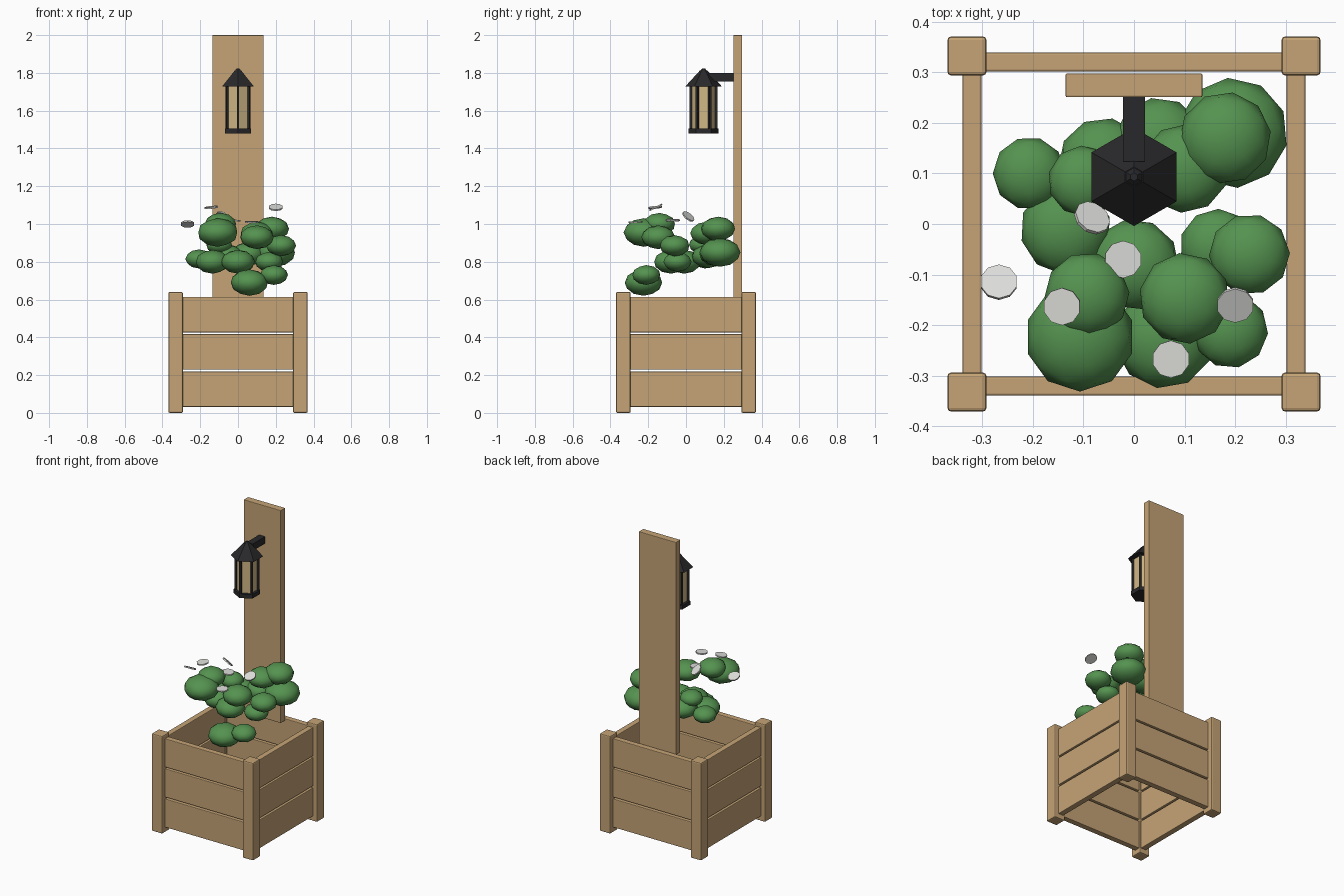
import bpy
from math import cos, sin, pi

if "Cube" in bpy.data.objects:
    bpy.data.objects.remove(bpy.data.objects["Cube"])


def material(name, r, g, b):
    m = bpy.data.materials.new(name)
    m.use_nodes = True
    m.diffuse_color = (r, g, b, 1)
    bsdf = next(n for n in m.node_tree.nodes if n.type == "BSDF_PRINCIPLED")
    bsdf.inputs["Base Color"].default_value = (r, g, b, 1)
    return m


wood = material("light wood", .56, .37, .18)
leaf = material("leaf green", .09, .29, .08)
petal = material("off white", .72, .72, .70)
iron = material("black iron", .022, .022, .024)
glass = material("warm glass", .64, .48, .24)


def finish(name, mat):
    ob = bpy.context.object
    ob.name = name
    ob.data.materials.append(mat)
    return ob


def box(name, center, size, mat, bevel=0):
    bpy.ops.mesh.primitive_cube_add(size=1, location=center)
    ob = finish(name, mat)
    ob.scale = size
    bpy.ops.object.transform_apply(location=False, rotation=False, scale=True)
    if bevel:
        mod = ob.modifiers.new("soft edges", "BEVEL")
        mod.width = bevel
        mod.segments = 2
    return ob


def hexagon(name, r1, r2, z1, z2, mat):
    bpy.ops.mesh.primitive_cone_add(vertices=6, radius1=r1, radius2=r2, depth=z2 - z1,
                                    location=(0, LAMP_Y, (z1 + z2) / 2))
    return finish(name, mat)


# Planter: corner posts and three slats on each side, open top and bottom
for sx in (-1, 1):
    for sy in (-1, 1):
        box("corner_post", (sx * .33, sy * .332, .32), (.077, .077, .64), wood, .007)
for z in (.125, .323, .52):
    for s in (-1, 1):
        box("slat", (0, s * .32, z), (.6, .038, .187), wood, .004)
        box("slat", (s * .32, 0, z), (.038, .6, .187), wood, .004)

# Tall back board
box("back_board", (0, .274, 1.302), (.27, .047, 1.396), wood, .003)

# Lantern hung from a short arm
LAMP_Y = .093
box("lantern_arm", (0, .188, 1.777), (.044, .13, .045), iron)
hexagon("lantern_base", .079, .079, 1.48, 1.506, iron)
hexagon("lantern_glass", .06, .06, 1.5, 1.735, glass)
hexagon("lantern_roof", .097, .02, 1.728, 1.812, iron)
hexagon("lantern_cap", .02, .008, 1.81, 1.823, iron)
for i in range(6):
    a = pi / 6 + i * pi / 3 + pi / 3
    bar = box("lantern_bar", (.067 * cos(a), LAMP_Y + .067 * sin(a), 1.617),
              (.013, .013, .235), iron)
    bar.rotation_euler.z = a

# Foliage: flattened balls (x, y, z, radius)
clumps = [
    (-.107, -.223, .955, .108), (-.093, -.14, 1.0, .084), (.1, -.147, .93, .09),
    (.06, -.225, .69, .1), (.19, -.21, .73, .075), (.165, -.045, .8, .075),
    (.228, -.06, .885, .08), (.195, .18, .85, .109), (.18, .17, .975, .091),
    (0, -.08, .8, .09), (-.135, -.01, .8, .09), (-.207, .1, .815, .072),
    (-.1, .085, .89, .07), (-.06, .12, .83, .09), (.05, .16, .84, .09),
    (.1, .11, .95, .088),
]
for i, (x, y, z, r) in enumerate(clumps):
    bpy.ops.mesh.primitive_ico_sphere_add(subdivisions=2, radius=r, location=(x, y, z))
    bush = finish("foliage", leaf)
    bush.scale.z = .7
    bush.rotation_euler.z = i
    bpy.ops.object.shade_smooth()

# Blossoms: thin tilted discs (position, tilt about x, tilt about y)
blossoms = [
    ((-.267, -.115, 1.0), -.45, 0), ((-.142, -.163, 1.088), .1, -.1),
    ((-.083, .012, 1.04), -.6, .5), ((-.022, -.07, 1.02), 0, .1),
    ((.073, -.267, 1.01), .05, 0), ((.2, -.16, 1.088), .45, 0),
]
for place, tx, ty in blossoms:
    bpy.ops.mesh.primitive_cylinder_add(vertices=10, radius=.037, depth=.008,
                                        location=place, rotation=(tx, ty, 0))
    finish("blossom", petal)
